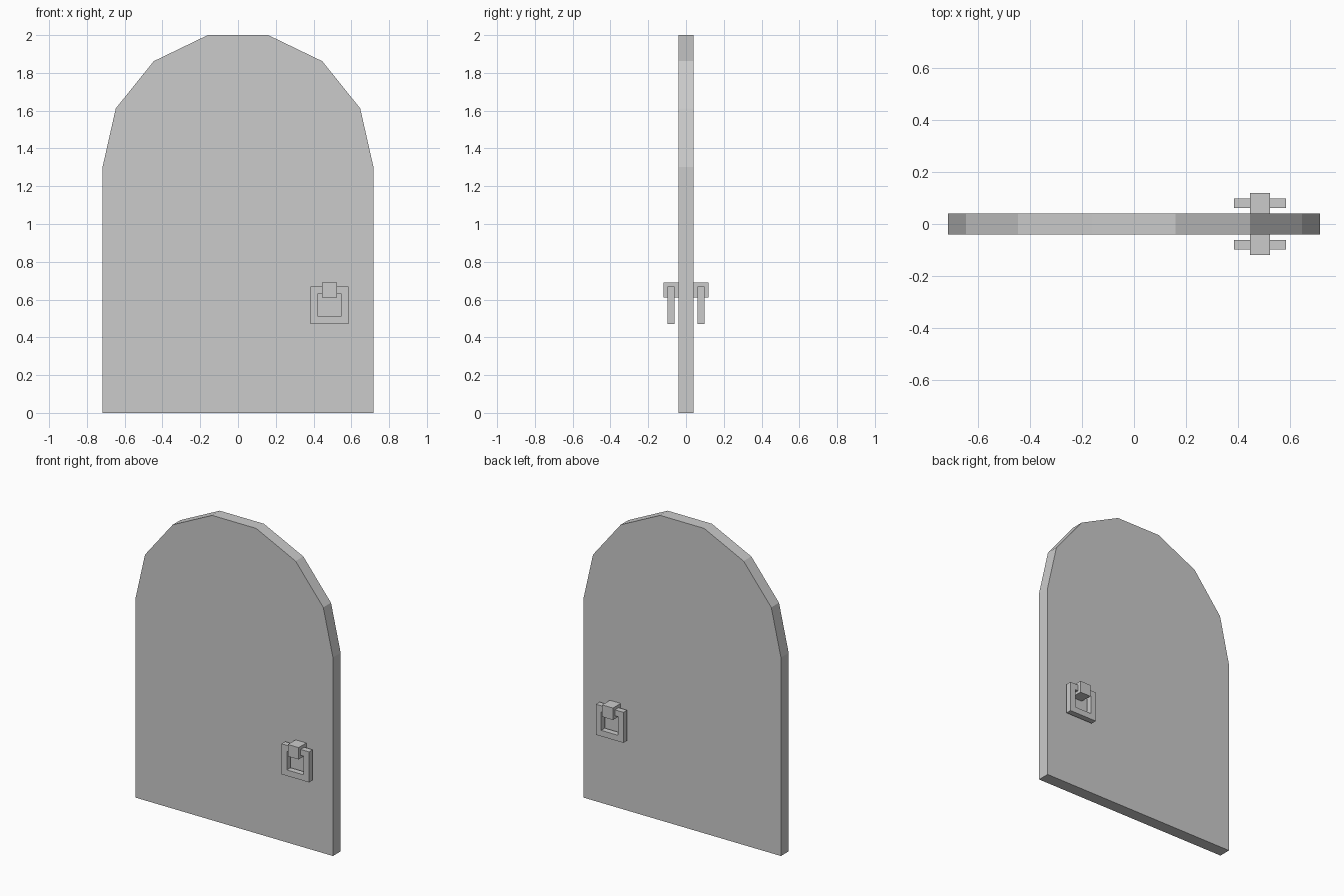
import bpy
import bmesh

if "Cube" in bpy.data.objects:
    bpy.data.objects.remove(bpy.data.objects["Cube"])


def prism(name, loop, y0, y1, hole=None):
    """Extrude an x-z outline along y; an optional hole has the same point count."""
    bm = bmesh.new()
    rings = [[bm.verts.new((x, y, z)) for x, z in pts]
             for pts in ([loop, hole] if hole else [loop]) for y in (y0, y1)]
    n = len(loop)
    for i in range(n):
        j = (i + 1) % n
        for a, b in ([(0, 1), (2, 3), (0, 2), (1, 3)] if hole else [(0, 1)]):
            bm.faces.new((rings[a][i], rings[a][j], rings[b][j], rings[b][i]))
    if not hole:
        bm.faces.new(rings[0])
        bm.faces.new(rings[1])
    bmesh.ops.recalc_face_normals(bm, faces=bm.faces)
    mesh = bpy.data.meshes.new(name)
    bm.to_mesh(mesh)
    bm.free()
    obj = bpy.data.objects.new(name, mesh)
    bpy.context.collection.objects.link(obj)
    return obj


def square(cx, cz, half):
    return [(cx - half, cz - half), (cx + half, cz - half),
            (cx + half, cz + half), (cx - half, cz + half)]


# Arched door slab
right = [(0.717, 0), (0.717, 1.302), (0.647, 1.612), (0.446, 1.862), (0.16, 2.0)]
prism("door_panel", right + [(-x, z) for x, z in reversed(right)], -0.04, 0.04)

# Knocker block and square ring on each face of the door
for side, s in (("front", -1), ("back", 1)):
    prism(f"{side}_handle_block", square(0.485, 0.651, 0.039), s * 0.04, s * 0.12)
    prism(f"{side}_handle_ring", square(0.485, 0.57, 0.1), s * 0.061, s * 0.099,
          hole=square(0.485, 0.57, 0.061))
